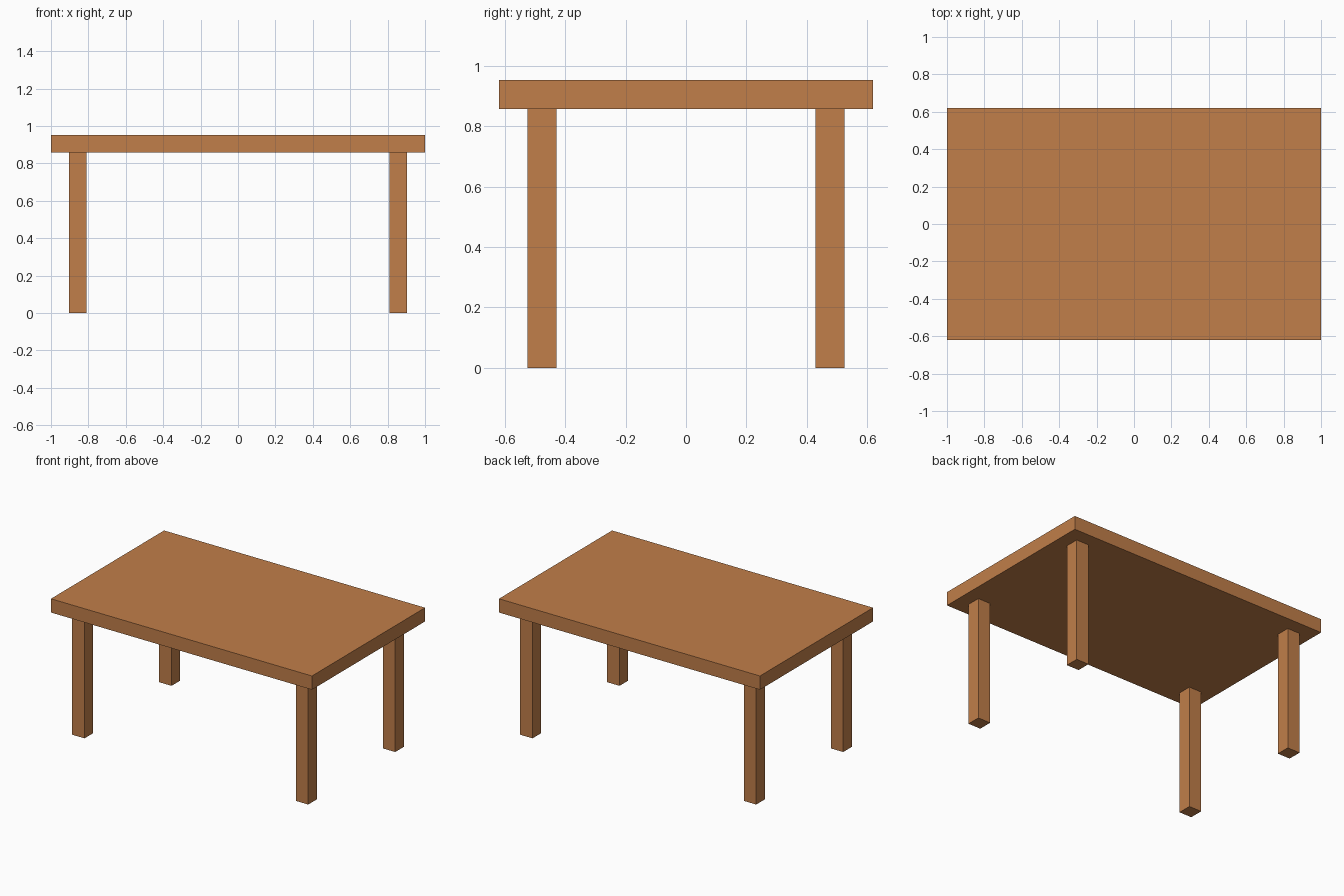
import bpy

cube = bpy.data.objects.get("Cube")
if cube:
    bpy.data.objects.remove(cube, do_unlink=True)

# Single warm wood colour
wood = bpy.data.materials.new("warm_wood")
wood.use_nodes = True
COLOUR = (0.533, 0.209, 0.067, 1.0)
wood.diffuse_color = COLOUR
bsdf = next(n for n in wood.node_tree.nodes if n.type == 'BSDF_PRINCIPLED')
bsdf.inputs["Base Color"].default_value = COLOUR

U = 2 / 21          # board thickness, also the leg width
LEG_HEIGHT = 9 * U
HALF_X, HALF_Y = 1.0, 6.5 * U
INSET = 1.5 * U     # table edge to leg centre


def box(name, centre, size):
    bpy.ops.mesh.primitive_cube_add(size=1, location=centre)
    obj = bpy.context.object
    obj.name = obj.data.name = name
    obj.scale = size
    bpy.ops.object.transform_apply(location=False, rotation=False, scale=True)
    obj.data.materials.append(wood)
    return obj


# Tabletop slab
box("tabletop", (0, 0, LEG_HEIGHT + U / 2), (2 * HALF_X, 2 * HALF_Y, U))

# Four square legs, set in from the edges
for side, sx in (("left", 1), ("right", -1)):
    for end, sy in (("front", -1), ("back", 1)):
        box(f"{end}_{side}_leg",
            (sx * (HALF_X - INSET), sy * (HALF_Y - INSET), LEG_HEIGHT / 2),
            (U, U, LEG_HEIGHT))
